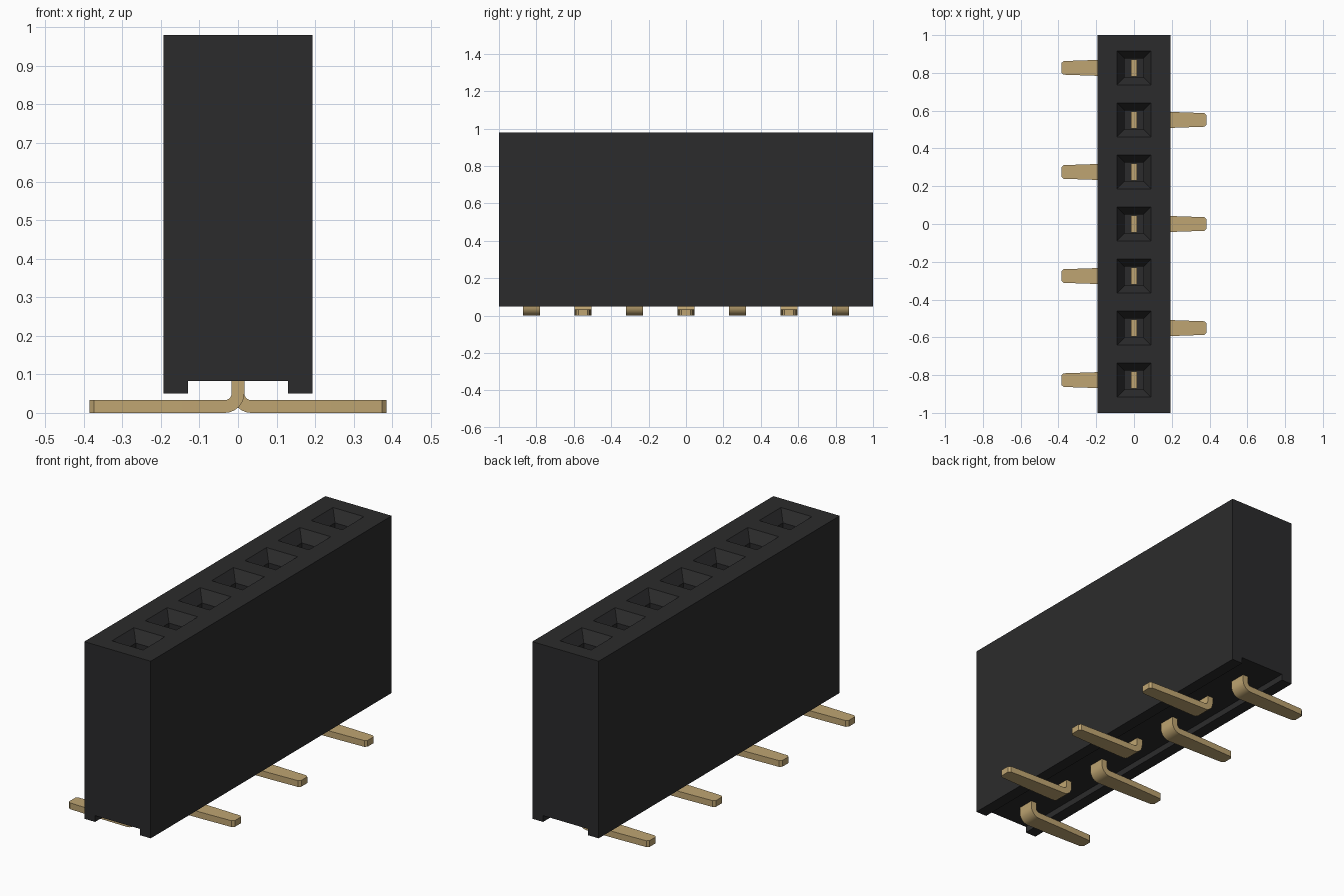
import bpy, bmesh, math
from mathutils import Vector

if "Cube" in bpy.data.objects:
    bpy.data.objects.remove(bpy.data.objects["Cube"], do_unlink=True)

COUNT, PITCH = 7, 0.2755
YS = [(i - (COUNT - 1) / 2) * PITCH for i in range(COUNT)]


def material(name, rgb):
    m = bpy.data.materials.new(name)
    m.use_nodes = True
    m.diffuse_color = (*rgb, 1)
    bsdf = m.node_tree.nodes["Principled BSDF"]
    bsdf.inputs["Base Color"].default_value = (*rgb, 1)
    bsdf.inputs["Roughness"].default_value = 0.6
    return m


BLACK = material("black plastic", (0.024, 0.024, 0.025))
GOLD = material("gold metal", (0.52, 0.376, 0.168))


def finish(bm, name, mat):
    bmesh.ops.recalc_face_normals(bm, faces=bm.faces)
    mesh = bpy.data.meshes.new(name)
    bm.to_mesh(mesh)
    bm.free()
    mesh.materials.append(mat)
    ob = bpy.data.objects.new(name, mesh)
    bpy.context.collection.objects.link(ob)
    return ob


def build_housing():
    # Cross-section with a channel underneath, extruded along y
    half = [(0.193, 0.98), (0.193, 0.05), (0.13, 0.05), (0.13, 0.083)]
    profile = half + [(-x, z) for x, z in reversed(half)]
    bm = bmesh.new()
    end = bm.faces.new([bm.verts.new((x, -1, z)) for x, z in profile])
    out = bmesh.ops.extrude_face_region(bm, geom=[end])
    moved = [v for v in out["geom"] if isinstance(v, bmesh.types.BMVert)]
    bmesh.ops.translate(bm, verts=moved, vec=(0, 2, 0))
    bmesh.ops.recalc_face_normals(bm, faces=bm.faces)

    # Cut the top face into socket openings
    r = 0.09
    cuts = [((s * r, 0, 0), (1, 0, 0)) for s in (-1, 1)]
    cuts += [((0, y + s * r, 0), (0, 1, 0)) for y in YS for s in (-1, 1)]
    for co, no in cuts:
        top = [f for f in bm.faces if f.normal.z > 0.9 and f.calc_center_median().z > 0.9]
        edges = {e for f in top for e in f.edges}
        verts = {v for f in top for v in f.verts}
        bmesh.ops.bisect_plane(bm, geom=top + list(edges) + list(verts),
                               plane_co=co, plane_no=no)
        bm.normal_update()

    # Funnel, then straight shaft
    sockets = []
    for f in bm.faces:
        c = f.calc_center_median()
        if c.z > 0.97 and abs(c.x) < 0.01 and min(abs(c.y - y) for y in YS) < 0.01:
            sockets.append(f)
    bmesh.ops.inset_individual(bm, faces=sockets, thickness=0.04, depth=-0.055,
                               use_even_offset=True)
    for f in sockets:
        out = bmesh.ops.extrude_discrete_faces(bm, faces=[f])
        bmesh.ops.translate(bm, verts=out["faces"][0].verts, vec=(0, 0, -0.7))
    return finish(bm, "housing", BLACK)


def build_pin(name, y, side):
    # Sections along the strip: centre x, centre z, thickness direction, half width
    t, bend = 0.0165, 0.0345
    sections = [(0, 0.75, 0, 0.045)]
    for i in range(7):
        a = math.radians(15 * i)
        sections.append((bend - bend * math.cos(a), t + bend - bend * math.sin(a), a, 0.045))
    sections += [(0.20, t, math.pi / 2, 0.042),
                 (0.373, t, math.pi / 2, 0.036),
                 (0.385, t, math.pi / 2, 0.025)]
    bm = bmesh.new()
    rings = []
    for x, z, a, w in sections:
        c = Vector((x, 0, z))
        n = Vector((math.cos(a), 0, math.sin(a))) * t
        ring = []
        for sn, sw in ((1, 1), (1, -1), (-1, -1), (-1, 1)):
            p = c + n * sn
            ring.append(bm.verts.new((p.x * side, y + w * sw, p.z)))
        rings.append(ring)
    for a, b in zip(rings, rings[1:]):
        for k in range(4):
            j = (k + 1) % 4
            bm.faces.new((a[k], a[j], b[j], b[k]))
    bm.faces.new(rings[0])
    bm.faces.new(rings[-1])
    ob = finish(bm, name, GOLD)
    bpy.ops.object.select_all(action='DESELECT')
    ob.select_set(True)
    bpy.context.view_layer.objects.active = ob
    bpy.ops.object.shade_smooth_by_angle(angle=math.radians(25))
    return ob


build_housing()

# Contacts with feet alternating between the two sides
for i, y in enumerate(YS):
    build_pin(f"contact_pin_{i + 1}", y, -1 if i % 2 == 0 else 1)
